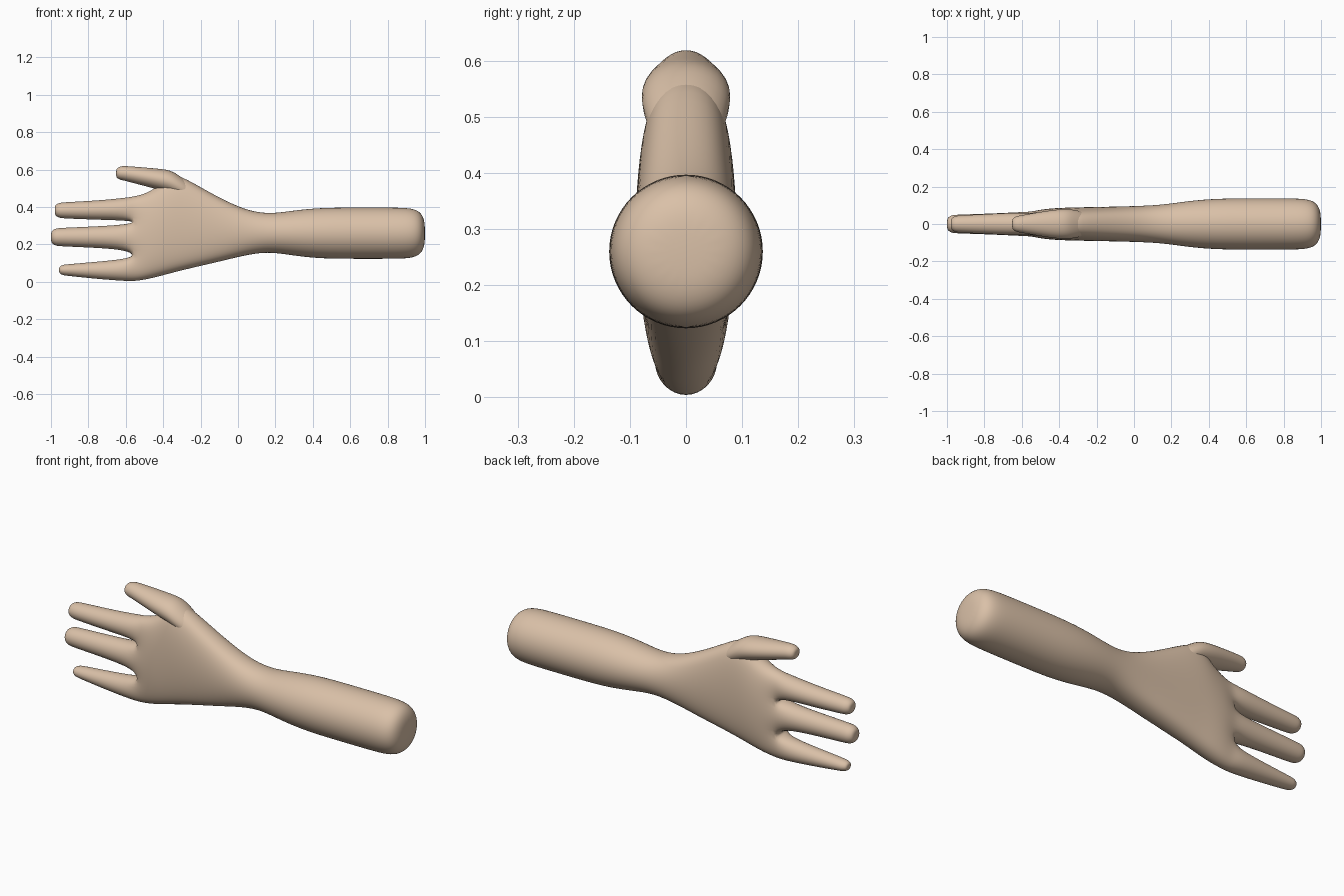
import bpy, bmesh
from math import sin, cos, pi

if "Cube" in bpy.data.objects:
    bpy.data.objects.remove(bpy.data.objects["Cube"])

skin = bpy.data.materials.new("skin")
skin.diffuse_color = (0.70, 0.53, 0.39, 1)
skin.use_nodes = True
skin.node_tree.nodes["Principled BSDF"].inputs["Base Color"].default_value = skin.diffuse_color


def ring(bm, n, x, lo, hi, t, q=1.0):
    """Closed section at x: bottom, front side, top, back side. q < 1 flattens the faces."""
    c, grow = (lo + hi) / 2, 3 / (2 + cos(2 * pi / n))   # offsets subdivision shrink
    h, verts = (hi - lo) / 2 * grow, []
    for k in range(n):
        a = 2 * pi * k / n
        s = sin(a) if abs(sin(a)) > 1e-6 else 0.0
        y = -t * grow * abs(s) ** q * (1 if s > 0 else -1)
        verts.append(bm.verts.new((x, y, c - h * cos(a))))
    return verts


def bridge(bm, a, b):
    n = len(a)
    for k in range(n):
        bm.faces.new((a[k], a[(k + 1) % n], b[(k + 1) % n], b[k]))


def loft(bm, rings):
    for a, b in zip(rings, rings[1:]):
        bridge(bm, a, b)


def with_tip(sections, tip_x):
    """Add the rounded fingertip to a list of finger sections."""
    x, lo, hi, t = sections[-1]
    c, h = (lo + hi) / 2, (hi - lo) / 2
    return sections + [(tip_x + d, c - h * s, c + h * s, t * s)
                       for d, s in ((0.025, 0.93), (0.006, 0.72), (0.0, 0.4))]


def finish(bm, name):
    bmesh.ops.recalc_face_normals(bm, faces=bm.faces)
    for f in bm.faces:
        f.smooth = True
    me = bpy.data.meshes.new(name)
    bm.to_mesh(me)
    bm.free()
    me.materials.append(skin)
    ob = bpy.data.objects.new(name, me)
    bpy.context.collection.objects.link(ob)
    sub = ob.modifiers.new("smooth", 'SUBSURF')
    sub.levels = sub.render_levels = 2


# Forearm, wrist and palm: x, low z, high z, half thickness, flatness
body = [
    (1.0, 0.215, 0.305, 0.045, 1), (0.99, 0.17, 0.35, 0.09, 1),
    (0.965, 0.14, 0.38, 0.12, 1), (0.92, 0.126, 0.394, 0.134, 1),
    (0.84, 0.123, 0.397, 0.137, 1), (0.62, 0.123, 0.397, 0.137, 1),
    (0.45, 0.124, 0.396, 0.136, 1), (0.32, 0.137, 0.384, 0.126, 1),
    (0.22, 0.153, 0.369, 0.112, 0.95), (0.14, 0.158, 0.366, 0.102, 0.9),
    (0.04, 0.143, 0.384, 0.096, 0.8), (-0.1, 0.108, 0.448, 0.092, 0.65),
    (-0.25, 0.074, 0.535, 0.089, 0.6), (-0.35, 0.049, 0.585, 0.087, 0.6),
    (-0.42, 0.030, 0.515, 0.084, 0.6), (-0.49, 0.013, 0.472, 0.078, 0.6),
    (-0.55, 0.004, 0.457, 0.068, 0.6),
]
bm = bmesh.new()
rings = [ring(bm, 16, *s) for s in body]
loft(bm, rings)
bm.faces.new(rings[0])
end = rings[-1]

# Webs between the fingers: one shared middle vertex each
webs = []
for k in (3, 5):
    for v in (end[k], end[16 - k]):
        v.co.y *= 0.85
    webs.append(bm.verts.new((-0.55, 0, end[k].co.z)))

# Three fingers grown from the palm's last section, lowest first
fingers = [
    with_tip([(-0.60, 0.004, 0.122, 0.058), (-0.75, 0.015, 0.107, 0.048),
              (-0.92, 0.033, 0.093, 0.036)], -0.957),
    with_tip([(-0.60, 0.170, 0.306, 0.064), (-0.75, 0.182, 0.296, 0.056),
              (-0.955, 0.190, 0.288, 0.050)], -1.0),
    with_tip([(-0.60, 0.328, 0.449, 0.062), (-0.75, 0.332, 0.434, 0.055),
              (-0.935, 0.339, 0.425, 0.046)], -0.98),
]
for i, sections in enumerate(fingers):
    low = end[0] if i == 0 else webs[i - 1]
    high = end[8] if i == 2 else webs[i]
    base = [low, *end[2 * i + 1:2 * i + 4], high, *end[13 - 2 * i:16 - 2 * i]]
    finger = [base] + [ring(bm, 8, *s) for s in sections]
    loft(bm, finger)
    bm.faces.new(finger[-1])
finish(bm, "arm_and_hand")

# Thumb, rooted inside the palm
bm = bmesh.new()
thumb = [ring(bm, 8, *s) for s in with_tip(
    [(-0.22, 0.40, 0.50, 0.05), (-0.31, 0.45, 0.565, 0.075), (-0.36, 0.475, 0.597, 0.080),
     (-0.42, 0.492, 0.604, 0.077), (-0.51, 0.515, 0.612, 0.063),
     (-0.61, 0.542, 0.620, 0.045)], -0.652)]
loft(bm, thumb)
bm.faces.new(thumb[0])
bm.faces.new(thumb[-1])
finish(bm, "thumb")
